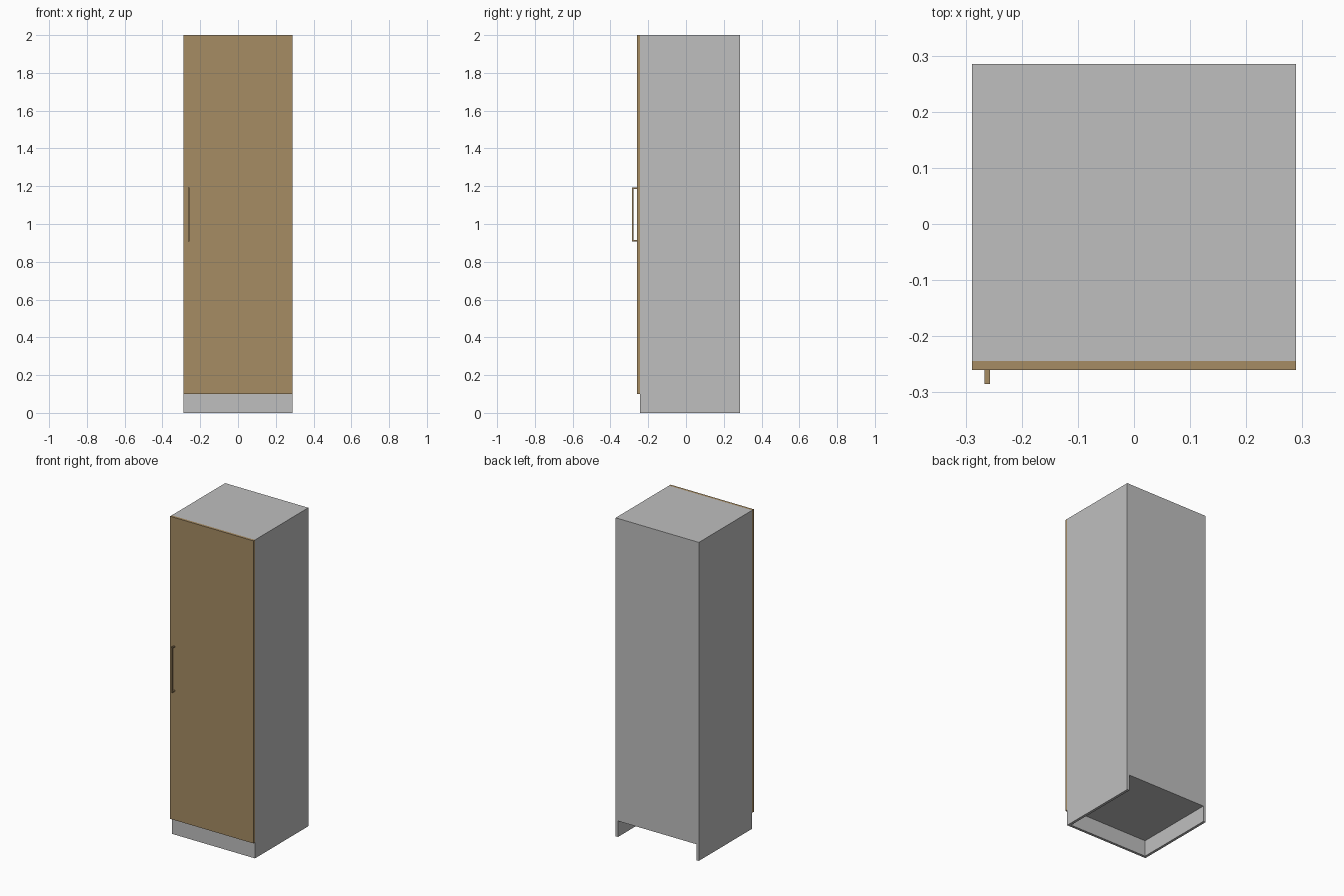
import bpy, bmesh
from mathutils import Matrix, Vector

if "Cube" in bpy.data.objects:
    bpy.data.objects.remove(bpy.data.objects["Cube"])


def material(name, rgb):
    m = bpy.data.materials.new(name)
    m.diffuse_color = (*rgb, 1)
    m.use_nodes = True
    m.node_tree.nodes["Principled BSDF"].inputs["Base Color"].default_value = m.diffuse_color
    return m


GREY = material("grey_board", (0.521, 0.521, 0.521))
WOOD = material("brown_wood", (0.381, 0.262, 0.127))


def box(name, x, y, z, mat):
    """Box from (min, max) ranges on each axis."""
    lo, hi = Vector((x[0], y[0], z[0])), Vector((x[1], y[1], z[1]))
    bm = bmesh.new()
    bmesh.ops.create_cube(bm, size=1, matrix=Matrix.Translation((lo + hi) / 2)
                          @ Matrix.Diagonal((*(hi - lo), 1)))
    me = bpy.data.meshes.new(name)
    bm.to_mesh(me)
    bm.free()
    me.materials.append(mat)
    ob = bpy.data.objects.new(name, me)
    bpy.context.collection.objects.link(ob)
    return ob


W, T = 0.289, 0.016            # half width, board thickness
FRONT, BACK = -0.244, 0.285    # carcass depth
BASE, TOP = 0.1, 2.0
inner = (-W + T, W - T)

# Carcass: full-height sides, then boards fitted between them
box("left_side", (-W, -W + T), (FRONT, BACK), (0, TOP), GREY)
box("right_side", (W - T, W), (FRONT, BACK), (0, TOP), GREY)
box("top_panel", inner, (FRONT, BACK), (TOP - T, TOP), GREY)
box("bottom_panel", inner, (FRONT, BACK), (BASE, BASE + T), GREY)
box("back_panel", inner, (BACK - T, BACK), (BASE + T, TOP - T), GREY)
box("plinth", inner, (FRONT, FRONT + T), (0, BASE), GREY)

# Door
DOOR = FRONT - T
box("door", (-W, W), (DOOR, FRONT), (BASE, TOP), WOOD)

# Handle: upright bar on two posts
hx, hz, ht = (-0.266, -0.257), (0.908, 1.194), 0.008
grip = -0.285
box("handle_bar", hx, (grip, grip + ht), hz, WOOD)
for name, z in (("lower", hz[0]), ("upper", hz[1] - ht)):
    box(f"handle_{name}_post", hx, (grip + ht, DOOR), (z, z + ht), WOOD)
